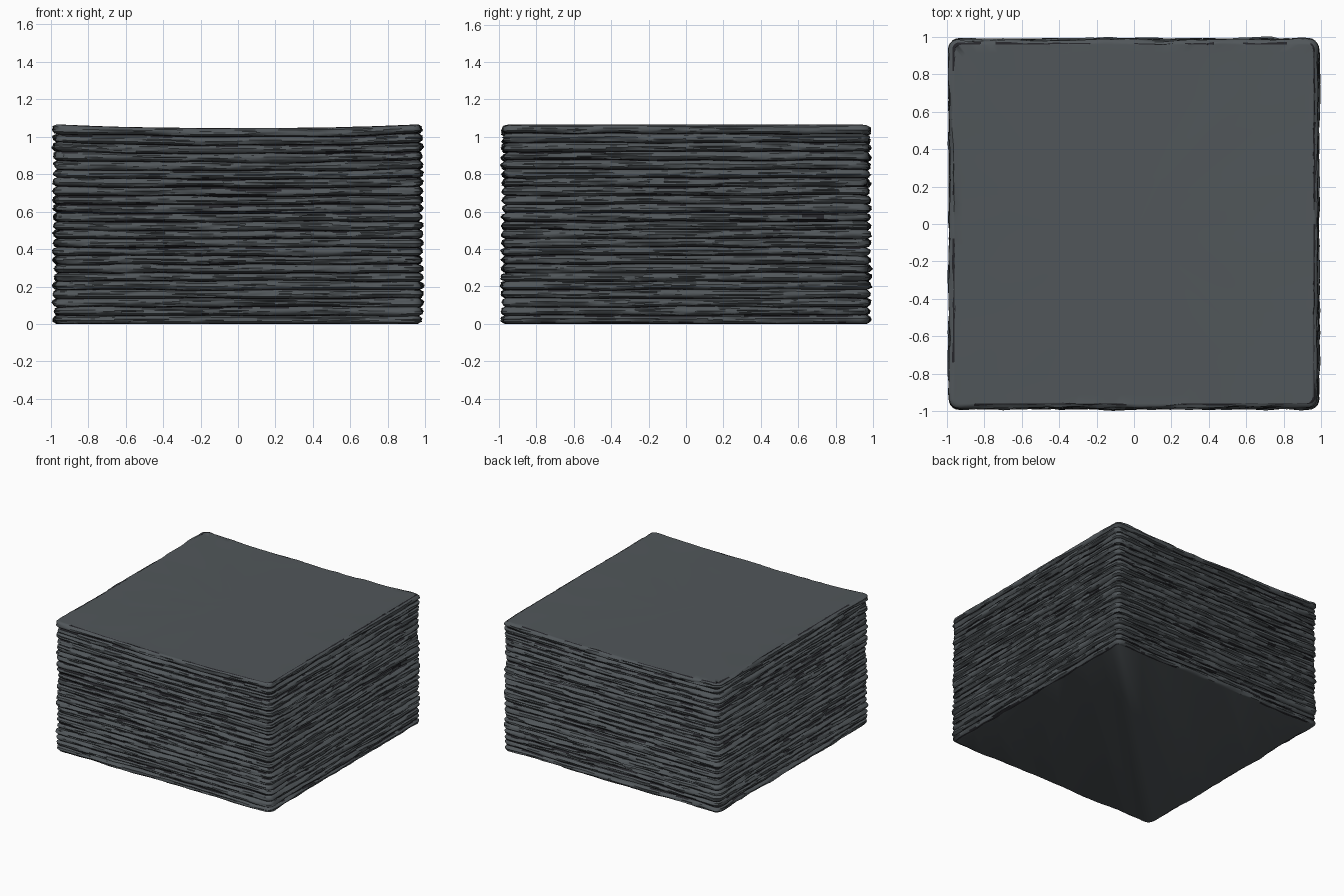
import bpy, bmesh, math
from mathutils import Vector, noise

cube = bpy.data.objects.get("Cube")
if cube:
    bpy.data.objects.remove(cube)

SHEETS = 23
HEIGHT = 1.045
HALF = 0.972
RADIUS = 0.04
SIDE_STEPS = 48
ARC_STEPS = 5
PROFILE = (0, 0.1, 0.28, 0.45, 0.6, 0.78, 0.92, 1)


def material(name, colour):
    mat = bpy.data.materials.new(name)
    mat.use_nodes = True
    mat.diffuse_color = (*colour, 1)
    bsdf = mat.node_tree.nodes["Principled BSDF"]
    bsdf.inputs["Base Color"].default_value = (*colour, 1)
    bsdf.inputs["Roughness"].default_value = 0.9
    return mat


slate = material("slate grey", (0.082, 0.094, 0.102))
crevice = material("crevice black", (0.018, 0.018, 0.022))


def outline():
    """Rounded square as (point, outward normal) pairs, anticlockwise."""
    pairs = []
    inner = HALF - RADIUS
    for side in range(4):
        turn = side * math.pi / 2
        c, s = round(math.cos(turn)), round(math.sin(turn))

        def add(x, y, nx, ny):
            pairs.append((Vector((c * x - s * y, s * x + c * y, 0)),
                          Vector((c * nx - s * ny, s * nx + c * ny, 0))))

        for k in range(SIDE_STEPS):
            add(HALF, inner * (2 * k / SIDE_STEPS - 1), 1, 0)
        for k in range(ARC_STEPS):
            a = k / ARC_STEPS * math.pi / 2
            nx, ny = math.cos(a), math.sin(a)
            add(inner + RADIUS * nx, inner + RADIUS * ny, nx, ny)
    return pairs


OUTLINE = outline()


def boundary(level, p):
    """Height of the wavy joint below the sheet numbered level."""
    f = level / SHEETS
    wave = 0.0
    if 0 < level < SHEETS:
        wave = 0.008 * noise.noise(Vector((p.x * 3, p.y * 3, level * 5.3)))
    return f * HEIGHT + wave + 0.021 * f ** 3 * abs(p.x) ** 2.5


def edge_offset(index, t, p):
    """Chipped, rounded edge of one sheet."""
    warp = 0.014 * noise.noise(Vector((p.x * 1.6, p.y * 1.6, index * 3.7)))
    chips = 0.012 * noise.noise(Vector((p.x * 5, p.y * 5, (index + t) * 4.1)))
    flakes = 0.007 * noise.noise(Vector((p.x * 13, p.y * 13, (index + t) * 9.3)))
    rounding = 0.024 * abs(2 * t - 1) ** 3
    return 0.008 + warp + chips + flakes - rounding


def build_sheet(index):
    bm = bmesh.new()
    count = len(OUTLINE)
    rings, depths = [], []
    for t in PROFILE:
        ring, depth = [], []
        for p, n in OUTLINE:
            d = edge_offset(index, t, p)
            low, high = boundary(index, p), boundary(index + 1, p)
            q = p + n * d
            ring.append(bm.verts.new((q.x, q.y, low + (high - low) * t)))
            depth.append(d)
        rings.append(ring)
        depths.append(depth)

    # Side faces, dark where the edge is deeply recessed
    for r in range(len(rings) - 1):
        for k in range(count):
            m = (k + 1) % count
            face = bm.faces.new((rings[r][k], rings[r][m],
                                 rings[r + 1][m], rings[r + 1][k]))
            mean = (depths[r][k] + depths[r][m]
                    + depths[r + 1][k] + depths[r + 1][m]) / 4
            face.material_index = 1 if mean < -0.0075 else 0

    # Broad faces; the uppermost one is sagged through nested rings
    bm.faces.new(list(reversed(rings[0])))
    last = rings[-1]
    if index == SHEETS - 1:
        for scale in (0.985, 0.94, 0.85, 0.7, 0.5, 0.25):
            ring = []
            for p, n in OUTLINE:
                q = p * scale
                bump = 0.002 * noise.noise(q * 4)
                ring.append(bm.verts.new((q.x, q.y, boundary(SHEETS, q) + bump)))
            for k in range(count):
                m = (k + 1) % count
                bm.faces.new((last[k], last[m], ring[m], ring[k]))
            last = ring
    bm.faces.new(last)

    name = f"slate_sheet_{index + 1:02d}"
    mesh = bpy.data.meshes.new(name)
    bm.to_mesh(mesh)
    bm.free()
    mesh.materials.append(slate)
    mesh.materials.append(crevice)
    obj = bpy.data.objects.new(name, mesh)
    bpy.context.collection.objects.link(obj)
    return obj


sheets = [build_sheet(i) for i in range(SHEETS)]

# Smooth the worn edges while keeping the breaks crisp
bpy.ops.object.select_all(action="DESELECT")
for sheet in sheets:
    sheet.select_set(True)
bpy.context.view_layer.objects.active = sheets[0]
bpy.ops.object.shade_smooth_by_angle(angle=math.radians(35))
